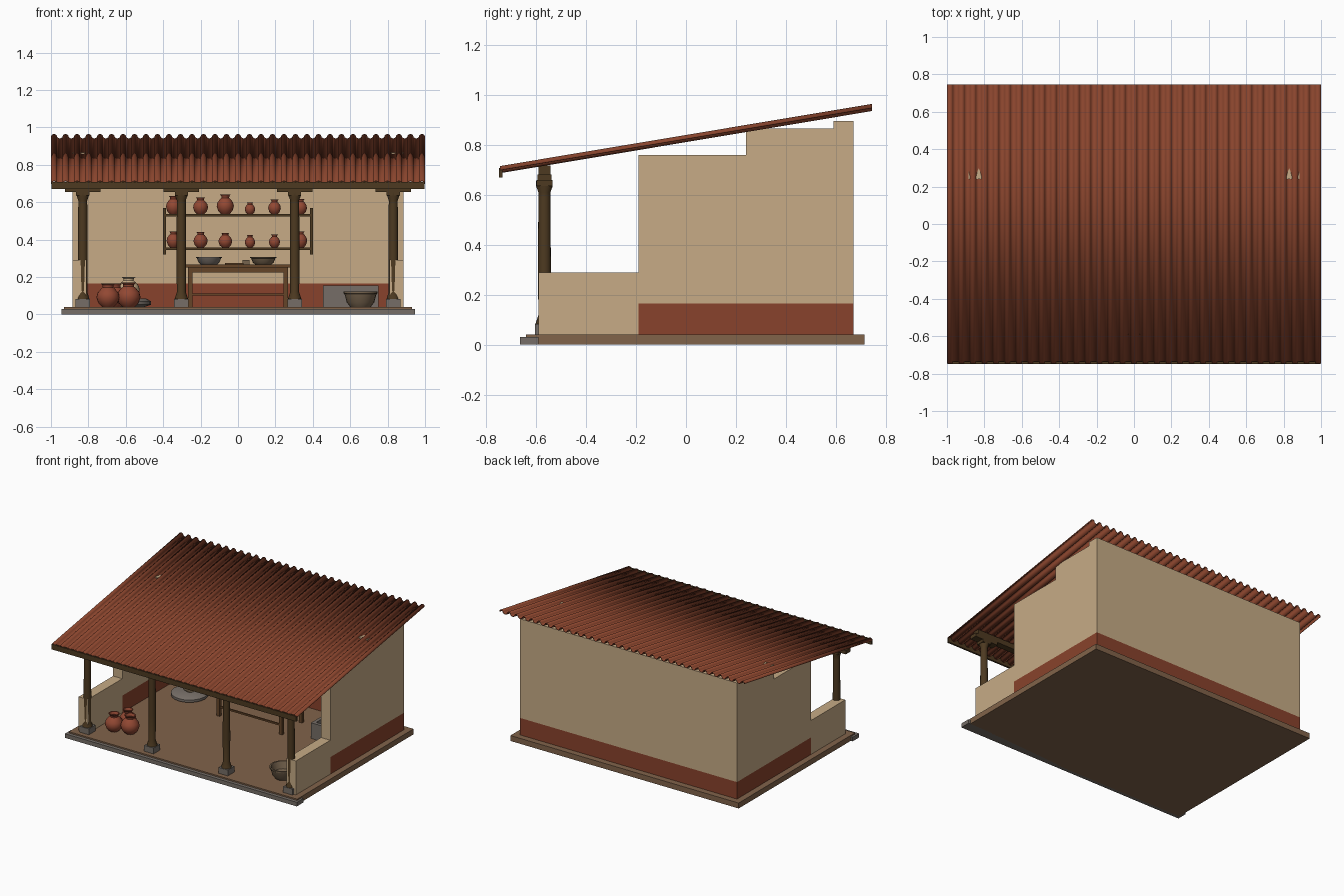
import bpy, bmesh, math

if "Cube" in bpy.data.objects:
    bpy.data.objects.remove(bpy.data.objects["Cube"])


def material(name, rgb):
    m = bpy.data.materials.new(name)
    m.diffuse_color = (*rgb, 1)
    m.use_nodes = True
    m.node_tree.nodes["Principled BSDF"].inputs["Base Color"].default_value = m.diffuse_color
    return m


TAN = material("tan_plaster", (.57, .41, .24))
RED = material("red_plaster", (.25, .055, .025))
TILE = material("roof_tile", (.25, .058, .026))
WOOD = material("dark_wood", (.075, .042, .015))
TABLE = material("brown_wood", (.13, .06, .022))
FLOOR = material("earth_floor", (.22, .125, .068))
STONE = material("grey_stone", (.18, .155, .135))
CLAY = material("terracotta", (.29, .065, .033))
BOWL = material("brown_clay", (.18, .125, .075))


def finish(name, bm, mat, smooth=False):
    bmesh.ops.recalc_face_normals(bm, faces=bm.faces)
    me = bpy.data.meshes.new(name)
    bm.to_mesh(me)
    bm.free()
    me.materials.append(mat)
    if smooth:
        me.shade_smooth()
        me.set_sharp_from_angle(angle=math.radians(40))
    ob = bpy.data.objects.new(name, me)
    bpy.context.collection.objects.link(ob)
    return ob


def box(name, x, y, z, mat):
    """Box from (min, max) pairs."""
    bm = bmesh.new()
    bmesh.ops.create_cube(bm, size=1)
    for v in bm.verts:
        v.co = [p[0] if c < 0 else p[1] for c, p in zip(v.co, (x, y, z))]
    return finish(name, bm, mat)


def lathe(name, pts, loc, mat, n=20):
    """Spin a (radius, height) profile around z; radius 0 closes the end."""
    bm = bmesh.new()
    rings = []
    for r, z in pts:
        k = n if r > 0 else 1
        rings.append([bm.verts.new((loc[0] + r * math.cos(2 * math.pi * i / n),
                                    loc[1] + r * math.sin(2 * math.pi * i / n),
                                    loc[2] + z)) for i in range(k)])
    for a, b in zip(rings, rings[1:]):
        for i in range(n):
            j = (i + 1) % n
            f = [a[i % len(a)], a[j % len(a)], b[j % len(b)], b[i % len(b)]]
            bm.faces.new(list(dict.fromkeys(f)))
    return finish(name, bm, mat, True)


def pot(name, x, y, z, r, h, mat=CLAY):
    prof = [(0, 0), (.5, 0), (.82, .15), (1, .4), (.9, .6), (.6, .78), (.45, .84),
            (.47, .93), (.62, 1), (.5, 1), (.38, .86), (.6, .6), (0, .3)]
    lathe(name, [(a * r, b * h) for a, b in prof], (x, y, z), mat)


def bowl(name, x, y, z, r, h, mat):
    prof = [(0, 0), (.6, 0), (.8, .3), (.93, .85), (1, .88), (1, 1), (.88, 1), (.7, .4), (0, .15)]
    lathe(name, [(a * r, b * h) for a, b in prof], (x, y, z), mat)


# Ground slab and front step
box("floor_slab", (-.93, .93), (-.64, .715), (0, .04), FLOOR)
box("front_step", (-.945, .945), (-.665, -.59), (0, .03), STONE)

# Walls, red at the foot and tan above
box("back_wall", (-.885, .885), (.59, .67), (.165, .895), TAN)
box("back_wall_band", (-.885, .885), (.59, .67), (.04, .165), RED)
for s, side in ((-1, "left"), (1, "right")):
    xs = tuple(sorted((s * .81, s * .885)))
    box(side + "_low_wall", xs, (-.59, -.19), (.04, .29), TAN)
    box(side + "_wall_band", xs, (-.19, .59), (.04, .165), RED)
    bm = bmesh.new()
    prof = [(-.19, .165), (.59, .165), (.59, .866), (.24, .866), (.24, .76), (-.19, .76)]
    face = bm.faces.new([bm.verts.new((xs[0], y, z)) for y, z in prof])
    ext = bmesh.ops.extrude_face_region(bm, geom=[face])
    for v in ext["geom"]:
        if isinstance(v, bmesh.types.BMVert):
            v.co.x = xs[1]
    finish(side + "_wall", bm, TAN)

# Corrugated tile roof: round ridges alternating with shallow channels
N, R, X0 = 33, .0165, .9835
PITCH = 2 * X0 / (N - 1)
line = []
for i in range(N):
    cx = -X0 + i * PITCH
    for k in range(9):
        a = math.pi * (1 - k / 8)
        line.append((cx + R * math.cos(a), R * math.sin(a)))
    if i < N - 1:
        w = PITCH - 2 * R
        line += [(cx + R + w * t, -.007 * math.sin(math.pi * t)) for t in (.25, .5, .75)]
bm = bmesh.new()
front = [bm.verts.new((x, -.745, .699 + h)) for x, h in line]
back = [bm.verts.new((x, .745, .948 + h)) for x, h in line]
for i in range(len(line) - 1):
    bm.faces.new((front[i], front[i + 1], back[i + 1], back[i]))
roof = finish("tile_roof", bm, TILE, True)
if roof.data.polygons[0].normal.z < 0 or roof.data.polygons[4].normal.z < 0:
    roof.data.flip_normals()
mod = roof.modifiers.new("thickness", "SOLIDIFY")
mod.thickness = .005
mod.offset = -1

# Eave board and the beam carried by the columns
box("eave_board", (-.998, .998), (-.748, -.735), (.67, .708), WOOD)
box("front_beam", (-.9, .9), (-.59, -.543), (.68, .718), WOOD)

# Columns on stone blocks
for i, x in enumerate((-.83, -.303, .303, .83)):
    y = -.567
    box(f"column_base_{i}", (x - .038, x + .038), (y - .038, y + .038), (.04, .083), STONE)
    lathe(f"column_{i}", [(0, .08), (.036, .08), (.034, .09), (.024, .12), (.026, .3),
                          (.024, .59), (.024, .61), (.033, .635), (.033, .655), (0, .655)],
          (x, y, 0), WOOD, 16)
    box(f"column_cap_{i}", (x - .035, x + .035), (y - .032, y + .032), (.635, .66), WOOD)
    box(f"column_bracket_{i}", (x - .095, x + .095), (y - .028, y + .028), (.655, .682), WOOD)

# Wall shelf with two rows of pots
for x in (-.392, .392):
    for y in (.475, .58):
        box("shelf_post", (x - .008, x + .008), (y - .008, y + .008), (.32, .57), WOOD)
for z in (.345, .523):
    box("shelf_board", (-.4, .4), (.47, .59), (z, z + .014), WOOD)
POT_X = (-.345, -.2, -.068, .064, .195, .335)
ROWS = ((.359, ((.037, .085), (.038, .082), (.037, .077), (.028, .065), (.03, .068), (.035, .085))),
        (.537, ((.04, .095), (.04, .088), (.046, .103), (.028, .062), (.034, .077), (.034, .08))))
for z, sizes in ROWS:
    for x, (r, h) in zip(POT_X, sizes):
        pot("shelf_pot", x, .53, z, r, h)

# Work table with dishes
box("table_top", (-.28, .28), (.12, .4), (.25, .266), TABLE)
for y in (.145, .375):
    box("table_apron", (-.255, .255), (y - .006, y + .006), (.225, .25), TABLE)
    box("table_rail", (-.255, .255), (y - .006, y + .006), (.1, .112), TABLE)
    for x in (-.255, .255):
        box("table_leg", (x - .012, x + .012), (y - .012, y + .012), (.04, .25), TABLE)
bowl("left_dish", -.155, .25, .266, .07, .042, STONE)
bowl("right_dish", .135, .25, .266, .07, .04, BOWL)
box("cutting_board", (-.07, .03), (.2, .3), (.266, .275), TABLE)
box("small_block", (.025, .062), (.23, .27), (.266, .292), BOWL)

# Water pots by the left front
pot("floor_pot_a", -.695, -.45, .04, .062, .125)
pot("floor_pot_b", -.585, -.42, .04, .064, .13)
pot("floor_pot_c", -.655, -.345, .04, .058, .125)

# Grinding stone with a pale jar
lathe("grinding_stone", [(0, 0), (.09, 0), (.125, .012), (.125, .03), (.1, .045), (0, .045)],
      (-.59, .28, .04), STONE)
pot("pale_jar", -.585, .28, .083, .06, .117, TAN)

# Stone trough in the back right corner
box("trough_bottom", (.455, .75), (.2, .48), (.04, .07), STONE)
for y in (.2, .455):
    box("trough_long_side", (.455, .75), (y, y + .025), (.07, .155), STONE)
for x in (.455, .725):
    box("trough_end", (x, x + .025), (.225, .455), (.07, .155), STONE)

# Large bowl by the right front
bowl("large_bowl", .655, -.41, .04, .092, .082, BOWL)
